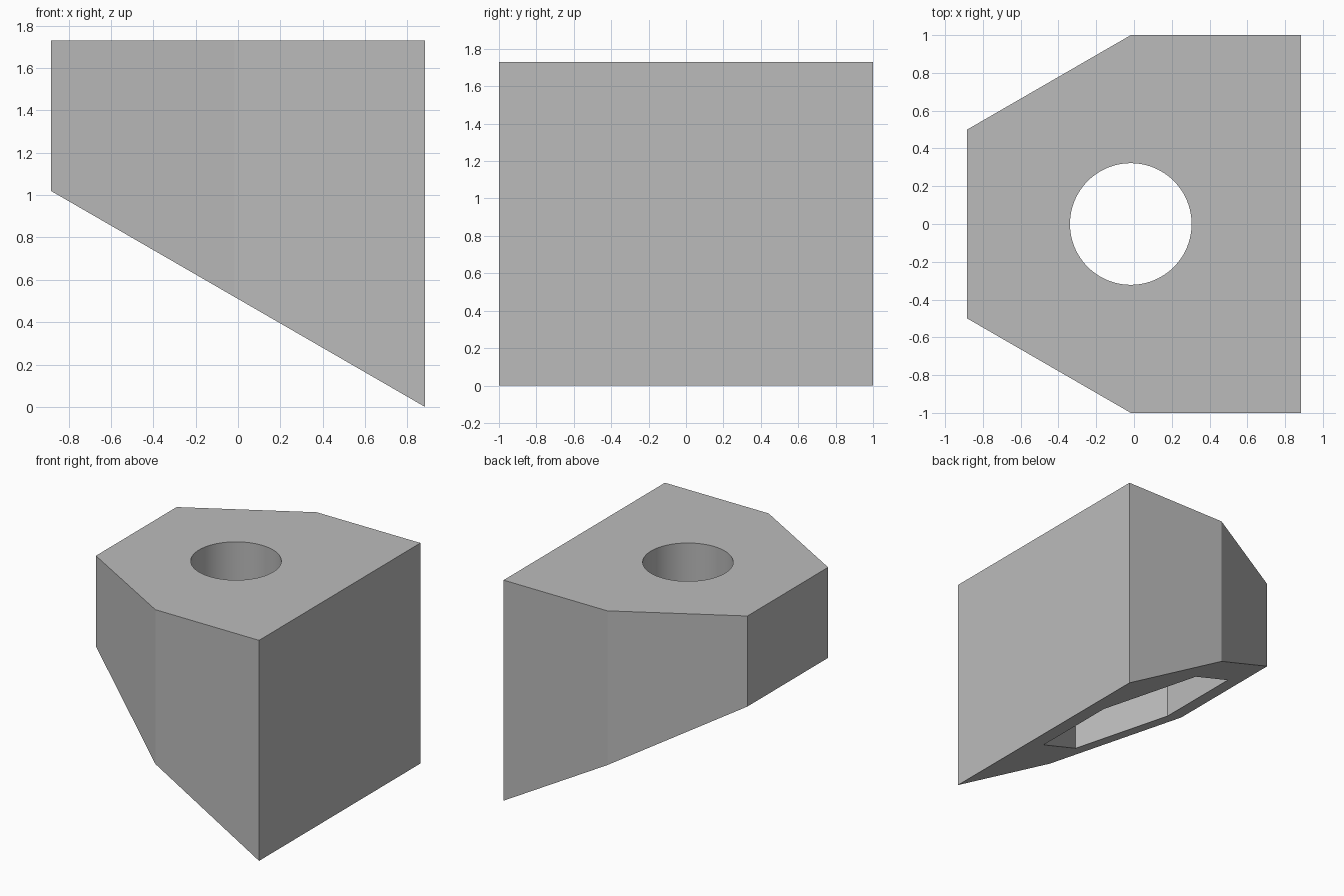
import bpy
import bmesh
from math import cos, sin, tan, pi, radians

HALF_X, HEIGHT = 0.883, 1.73
AXIS_X = -0.017          # bolt axis
SLOPE = tan(radians(30))

if "Cube" in bpy.data.objects:
    bpy.data.objects.remove(bpy.data.objects["Cube"], do_unlink=True)

grey = bpy.data.materials.new("plain grey")
grey.use_nodes = True
colour = (0.5, 0.5, 0.5, 1)
grey.diffuse_color = colour
grey.node_tree.nodes["Principled BSDF"].inputs["Base Color"].default_value = colour


def prism(name, outline, bottom, top):
    """Upright prism over a plan outline."""
    bm = bmesh.new()
    face = bm.faces.new([bm.verts.new((x, y, bottom)) for x, y in outline])
    ext = bmesh.ops.extrude_face_region(bm, geom=[face])
    for v in ext["geom"]:
        if isinstance(v, bmesh.types.BMVert):
            v.co.z = top
    bmesh.ops.recalc_face_normals(bm, faces=bm.faces)
    mesh = bpy.data.meshes.new(name)
    bm.to_mesh(mesh)
    bm.free()
    mesh.materials.append(grey)
    obj = bpy.data.objects.new(name, mesh)
    bpy.context.collection.objects.link(obj)
    return obj


def ring(radius, sides):
    """Regular outline around the bolt axis, with a corner on +y."""
    return [(AXIS_X + radius * sin(2 * pi * i / sides),
             radius * cos(2 * pi * i / sides)) for i in range(sides)]


# Body: half hexagon joined to a square end, underside sloping up to -x
side = [(HALF_X, -1), (HALF_X, 1), (AXIS_X, 1), (-HALF_X, 0.5),
        (-HALF_X, -0.5), (AXIS_X, -1)]
body = prism("angled_block", side, 0, HEIGHT)
for v in body.data.vertices:
    if v.co.z < HEIGHT / 2:
        v.co.z = (HALF_X - v.co.x) * SLOPE

# Hexagonal pocket from below, then a round bolt hole through the top
cutters = [prism("pocket_cutter", ring(0.70, 6), -0.5, 1.3),
           prism("hole_cutter", ring(0.322, 96), -0.6, HEIGHT + 0.5)]
bpy.context.view_layer.objects.active = body
body.select_set(True)
for cutter in cutters:
    mod = body.modifiers.new(cutter.name, "BOOLEAN")
    mod.operation = "DIFFERENCE"
    mod.solver = "EXACT"
    mod.object = cutter
    bpy.ops.object.modifier_apply(modifier=mod.name)
    bpy.data.objects.remove(cutter, do_unlink=True)

# Smooth the round bore, keep every corner sharp
bpy.ops.object.shade_smooth_by_angle(angle=radians(20))
